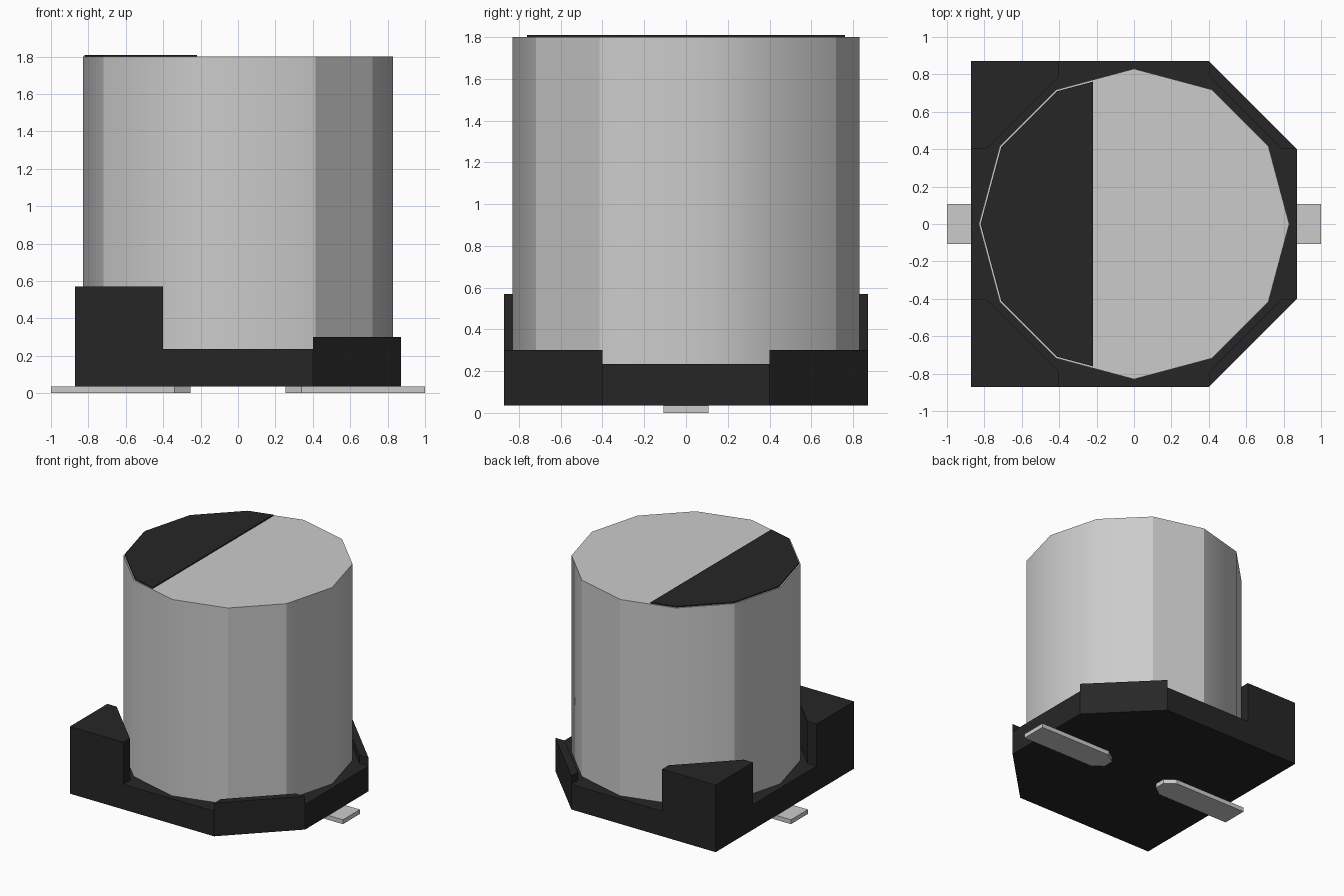
import bpy
import bmesh
from math import sin, cos, radians, degrees, atan2

cube = bpy.data.objects.get("Cube")
if cube:
    bpy.data.objects.remove(cube)


def make_material(name, value):
    mat = bpy.data.materials.new(name)
    mat.use_nodes = True
    colour = (value, value, value, 1)
    mat.diffuse_color = colour
    mat.node_tree.nodes["Principled BSDF"].inputs["Base Color"].default_value = colour
    return mat


aluminium = make_material("aluminium grey", 0.60)
black = make_material("black plastic", 0.0194)


def prism(name, outline, bottom, top, mat):
    """Extrude a plan outline between two heights."""
    bm = bmesh.new()
    face = bm.faces.new([bm.verts.new((x, y, bottom)) for x, y in outline])
    new = bmesh.ops.extrude_face_region(bm, geom=[face])["geom"]
    verts = [v for v in new if isinstance(v, bmesh.types.BMVert)]
    bmesh.ops.translate(bm, verts=verts, vec=(0, 0, top - bottom))
    bmesh.ops.recalc_face_normals(bm, faces=bm.faces)
    mesh = bpy.data.meshes.new(name)
    bm.to_mesh(mesh)
    bm.free()
    mesh.materials.append(mat)
    obj = bpy.data.objects.new(name, mesh)
    bpy.context.collection.objects.link(obj)
    return obj


def ring(radius):
    return [(radius * cos(radians(a)), radius * sin(radians(a)))
            for a in range(0, 360, 30)]


# Overall sizes
HALF, CUT, INNER = 0.872, 0.40, 0.79
FLOOR, DECK, CAN_TOP = 0.035, 0.235, 1.80

# Base plate with two chamfered corners
prism("base_plate",
      [(-HALF, -HALF), (CUT, -HALF), (HALF, -CUT),
       (HALF, CUT), (CUT, HALF), (-HALF, HALF)],
      FLOOR, DECK, black)

# Corner supports, tall and square on one side, low and chamfered on the other
for side, word in ((1, "left"), (-1, "right")):
    for depth, place in ((-1, "front"), (1, "back")):
        outer = [(HALF, HALF)] if side < 0 else []
        plan = [(CUT, INNER), (CUT, HALF)] + outer + [(HALF, CUT), (INNER, CUT)]
        prism(f"{place}_{word}_support",
              [(x * side, y * depth) for x, y in plan],
              DECK, 0.57 if side < 0 else 0.30, black)

# Twelve-sided can, partly smoothed around its wall
can = prism("can", ring(0.83), 0.15, CAN_TOP, aluminium)
for poly in can.data.polygons:
    poly.use_smooth = True
crisp = {60, 90, 150, 210, 300, 330}
for edge in can.data.edges:
    a, b = (can.data.vertices[i].co for i in edge.vertices)
    upright = abs(a.z - b.z) > 0.1
    angle = round(degrees(atan2(a.y, a.x))) % 360
    edge.use_edge_sharp = not upright or angle in crisp

# Polarity mark: thin plate covering one segment of the can top
mark = prism("polarity_mark", ring(0.82), CAN_TOP, CAN_TOP + 0.009, black)
bm = bmesh.new()
bm.from_mesh(mark.data)
bmesh.ops.bisect_plane(bm, geom=bm.verts[:] + bm.edges[:] + bm.faces[:],
                       plane_co=(-0.22, 0, 0), plane_no=(1, 0, 0),
                       clear_outer=True)
bmesh.ops.holes_fill(bm, edges=[e for e in bm.edges if e.is_boundary])
bmesh.ops.recalc_face_normals(bm, faces=bm.faces)
bm.to_mesh(mark.data)
bm.free()

# Flat leads with tapered inner ends
lead = [(1, -0.107), (1, 0.107), (0.34, 0.107),
        (0.255, 0.045), (0.255, -0.045), (0.34, -0.107)]
for side, word in ((1, "left"), (-1, "right")):
    prism(f"{word}_lead", [(x * side, y) for x, y in lead], 0, FLOOR, aluminium)
